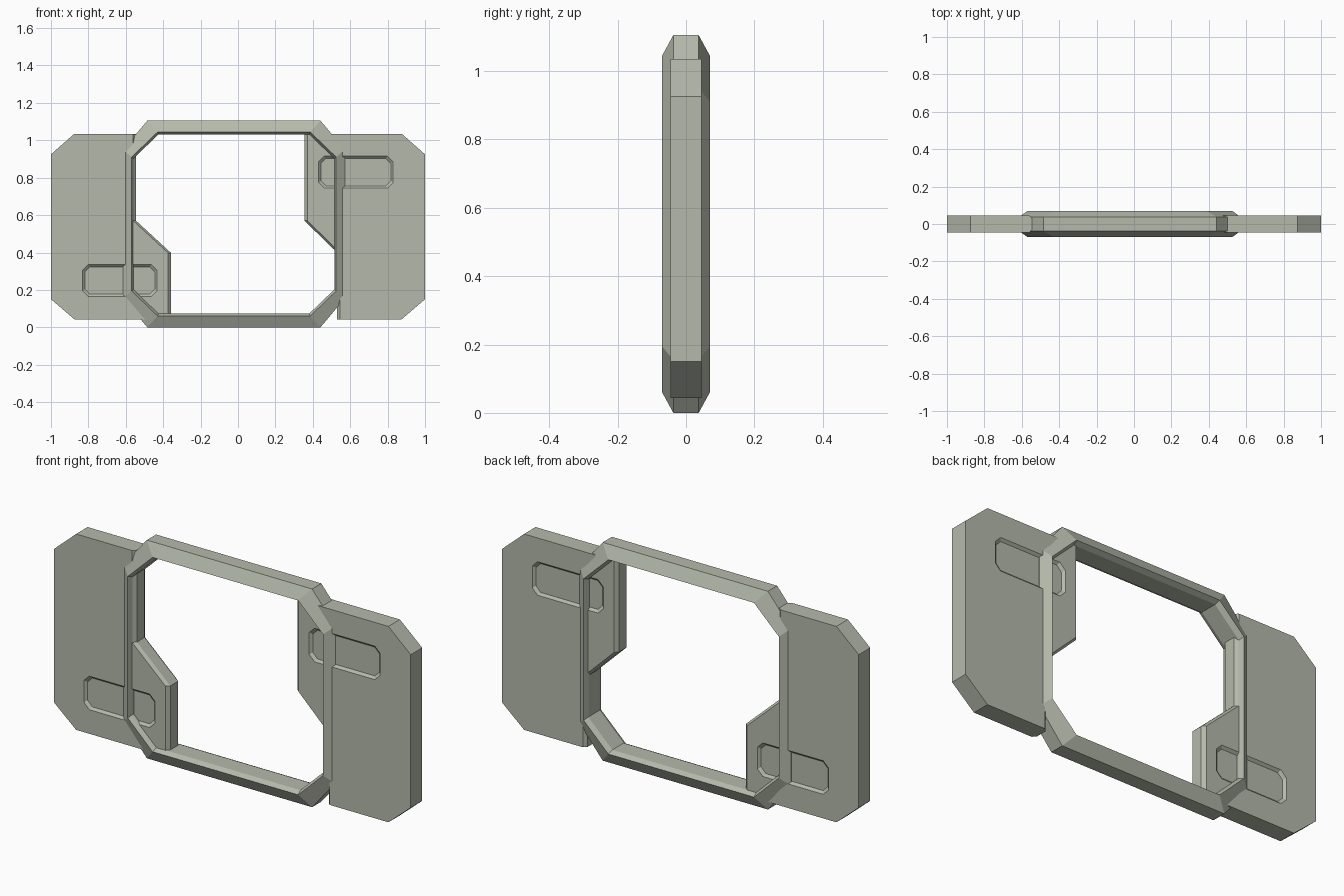
import bpy, bmesh

cube = bpy.data.objects.get("Cube")
if cube:
    bpy.data.objects.remove(cube, do_unlink=True)

# Single sage grey material
COLOR = (0.46, 0.49, 0.41, 1.0)
sage = bpy.data.materials.new("sage_grey")
sage.use_nodes = True
sage.diffuse_color = COLOR
sage.node_tree.nodes["Principled BSDF"].inputs["Base Color"].default_value = COLOR


def loft(name, sections, ring=False):
    """Skin (y, [(x, z), ...]) outlines; capped, or closed into a ring."""
    bm = bmesh.new()
    loops = [[bm.verts.new((x, y, z)) for x, z in pts] for y, pts in sections]
    n = len(loops[0])
    pairs = list(zip(loops, loops[1:]))
    if ring:
        pairs.append((loops[-1], loops[0]))
    else:
        bm.faces.new(loops[0])
        bm.faces.new(loops[-1])
    for a, b in pairs:
        for i in range(n):
            j = (i + 1) % n
            bm.faces.new((a[i], a[j], b[j], b[i]))
    bmesh.ops.recalc_face_normals(bm, faces=bm.faces)
    mesh = bpy.data.meshes.new(name)
    bm.to_mesh(mesh)
    bm.free()
    mesh.materials.append(sage)
    obj = bpy.data.objects.new(name, mesh)
    bpy.context.collection.objects.link(obj)
    return obj


def octagon(cx, cz, hx, hz, kx, kz):
    """Eight-sided outline: half sizes hx, hz with corners cut by kx, kz."""
    return [(cx + sx * x, cz + sz * z) for sx, sz, x, z in (
        (-1, 1, hx - kx, hz), (1, 1, hx - kx, hz),
        (1, 1, hx, hz - kz), (1, -1, hx, hz - kz),
        (1, -1, hx - kx, hz), (-1, -1, hx - kx, hz),
        (-1, -1, hx, hz - kz), (-1, 1, hx, hz - kz))]


# Octagonal frame: bevelled outside, raised crests, slight inner ridge
CX, CZ = -0.022, 0.5525
outer = octagon(CX, CZ, 0.593, 0.5525, 0.13, 0.155)
crest = octagon(CX, CZ, 0.547, 0.492, 0.139, 0.134)
inner = octagon(CX, CZ, 0.538, 0.479, 0.135, 0.13)
loft("octagonal_frame", [
    (-0.037, outer), (-0.07, crest), (-0.045, inner),
    (0.045, inner), (0.07, crest), (0.037, outer)], ring=True)


# Sliding side plates with interlocking stepped inner edges
def side_plate(name, side, inner_edge, pocket_x, pocket_z):
    def outline(shift):
        pts = [(x + side * shift, z) for x, z in inner_edge]
        return pts + [(side * 0.875, 0.043), (side, 0.15),
                      (side, 0.925), (side * 0.875, 1.035)]

    full, cut = outline(0), outline(0.016)
    plate = loft(name, [(-0.046, cut), (-0.03, full), (0.03, full), (0.046, cut)])

    # Shallow bevelled pocket on both faces
    for s in (-1, 1):
        rim = octagon(pocket_x, pocket_z, 0.201, 0.087, 0.03, 0.03)
        floor = octagon(pocket_x, pocket_z, 0.187, 0.073, 0.027, 0.027)
        cutter = loft("pocket_cutter", [(s * 0.034, floor), (s * 0.048, rim)])
        cutter.hide_render = True
        mod = plate.modifiers.new("pocket", 'BOOLEAN')
        mod.operation = 'DIFFERENCE'
        mod.solver = 'EXACT'
        mod.object = cutter
        bpy.context.view_layer.objects.active = plate
        bpy.ops.object.modifier_apply(modifier=mod.name)
        bpy.data.objects.remove(cutter, do_unlink=True)


side_plate("left_plate", 1,
           [(0.355, 1.035), (0.355, 0.57), (0.53, 0.40), (0.53, 0.043)],
           0.63, 0.83)
side_plate("right_plate", -1,
           [(-0.545, 1.035), (-0.545, 0.57), (-0.358, 0.398), (-0.358, 0.043)],
           -0.632, 0.25)
